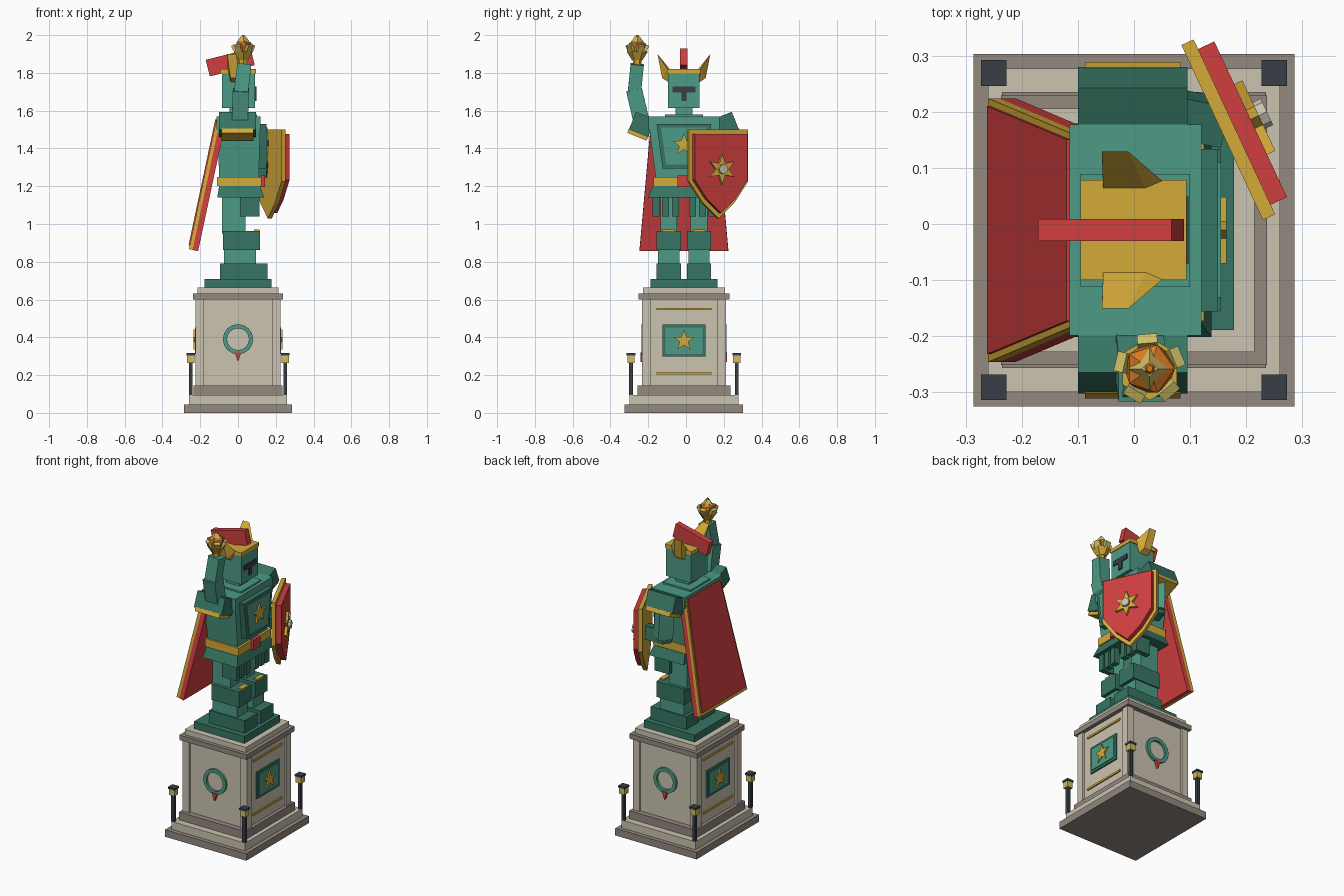
import bpy, bmesh
from math import radians, sin, cos, pi
from mathutils import Vector, Matrix, Euler

if "Cube" in bpy.data.objects:
    bpy.data.objects.remove(bpy.data.objects["Cube"])

CY = -0.011  # centre line of the figure


def material(name, *srgb):
    rgb = [(c / 255 / 12.92 if c < 11 else ((c / 255 + 0.055) / 1.055) ** 2.4) for c in srgb]
    m = bpy.data.materials.new(name)
    m.use_nodes = True
    m.diffuse_color = (*rgb, 1)
    m.node_tree.nodes["Principled BSDF"].inputs["Base Color"].default_value = (*rgb, 1)
    return m


GREEN = material("verdigris", 77, 155, 134)
DARK = material("deep verdigris", 54, 117, 99)
GOLD = material("gold", 212, 170, 56)
RED = material("red", 208, 62, 62)
STONE = material("pale stone", 203, 195, 176)
TAUPE = material("dark stone", 147, 136, 127)
SLATE = material("slate", 56, 62, 70)
ORANGE = material("flame orange", 214, 122, 34)
PALE = material("lamp yellow", 208, 190, 100)


def finish(name, bm, mat):
    bmesh.ops.recalc_face_normals(bm, faces=bm.faces)
    me = bpy.data.meshes.new(name)
    bm.to_mesh(me)
    bm.free()
    me.materials.append(mat)
    ob = bpy.data.objects.new(name, me)
    bpy.context.collection.objects.link(ob)
    return ob


def block(name, mat, center, size, rot=(0, 0, 0)):
    bm = bmesh.new()
    m = Matrix.LocRotScale(Vector(center), Euler([radians(a) for a in rot]), Vector(size))
    bmesh.ops.create_cube(bm, size=1, matrix=m)
    return finish(name, bm, mat)


def slab(name, mat, x0, x1, half_y, z0, z1):
    return block(name, mat, ((x0 + x1) / 2, CY, (z0 + z1) / 2), (x1 - x0, 2 * half_y, z1 - z0))


def hull(name, mat, points):
    bm = bmesh.new()
    for p in points:
        bm.verts.new(p)
    bmesh.ops.convex_hull(bm, input=bm.verts)
    return finish(name, bm, mat)


def taper(name, mat, low, high):
    # each end is (x0, x1, half_y, z)
    return hull(name, mat, [(x, CY + s * h, z) for x0, x1, h, z in (low, high)
                            for x in (x0, x1) for s in (-1, 1)])


def plate(name, mat, outline, w0, w1, loc, yaw=0, pitch=0):
    # outline in the (y, z) plane, thickness along local x, then turned and moved
    bm = bmesh.new()
    m = Matrix.Translation(loc) @ Matrix.Rotation(radians(yaw), 4, "Z") @ Matrix.Rotation(radians(pitch), 4, "Y")
    face = bm.faces.new([bm.verts.new((w0, u, v)) for u, v in outline])
    new = bmesh.ops.extrude_face_region(bm, geom=[face])["geom"]
    bmesh.ops.translate(bm, verts=[g for g in new if isinstance(g, bmesh.types.BMVert)], vec=(w1 - w0, 0, 0))
    bm.transform(m)
    return finish(name, bm, mat)


def limb(name, mat, a, b, width, depth):
    a, b = Vector(a), Vector(b)
    bm = bmesh.new()
    q = Vector((0, 0, 1)).rotation_difference(b - a)
    bmesh.ops.create_cube(bm, size=1, matrix=Matrix.LocRotScale((a + b) / 2, q, Vector((width, depth, (b - a).length))))
    return finish(name, bm, mat)


def cone(name, mat, center, r1, r2, h, sides, turn=0):
    bm = bmesh.new()
    bmesh.ops.create_cone(bm, cap_ends=True, segments=sides, radius1=r1, radius2=r2, depth=h,
                          matrix=Matrix.Translation(center) @ Matrix.Rotation(turn, 4, "Z"))
    return finish(name, bm, mat)


def ball(name, mat, center, r):
    bm = bmesh.new()
    bmesh.ops.create_icosphere(bm, subdivisions=1, radius=r, matrix=Matrix.Translation(center))
    return finish(name, bm, mat)


def star(n, r, inner):
    return [((r if i % 2 == 0 else inner) * sin(i * pi / n), (r if i % 2 == 0 else inner) * cos(i * pi / n))
            for i in range(2 * n)]


def rect(hw, hh):
    return [(-hw, -hh), (hw, -hh), (hw, hh), (-hw, hh)]


# Pedestal
for name, mat, hx, hy, z0, z1 in (
        ("ground_step", TAUPE, 0.286, 0.314, 0, 0.045), ("upper_step", STONE, 0.26, 0.288, 0.045, 0.095),
        ("pedestal_foot", TAUPE, 0.235, 0.246, 0.095, 0.145), ("pedestal_body", STONE, 0.213, 0.211, 0.145, 0.6),
        ("pedestal_cornice", TAUPE, 0.237, 0.24, 0.6, 0.632), ("pedestal_cap", STONE, 0.215, 0.217, 0.632, 0.665),
        ("statue_plinth", DARK, 0.178, 0.178, 0.665, 0.71)):
    slab(name, mat, -hx, hx, hy, z0, z1)
for sx in (-1, 1):
    for sy in (-1, 1):
        block("pedestal_corner", STONE, (sx * 0.203, CY + sy * 0.2, 0.3725), (0.046, 0.046, 0.455))
        # Lamp posts
        x, y = sx * 0.25, CY + sy * 0.28
        block("lamp_post", SLATE, (x, y, 0.18), (0.02, 0.02, 0.17))
        block("lamp_glass", PALE, (x, y, 0.285), (0.038, 0.038, 0.04))
        block("lamp_cap", SLATE, (x, y, 0.31), (0.046, 0.046, 0.012))

# Plaques on the front and rear of the pedestal
for yaw, sx in ((0, 1), (180, -1)):
    at = (sx * 0.213, CY, 0.383)
    plate("plaque_frame", DARK, rect(0.113, 0.085), 0, 0.009, at, yaw)
    plate("plaque_panel", GREEN, rect(0.098, 0.07), 0.009, 0.014, at, yaw)
    plate("plaque_star", GOLD, star(5, 0.058, 0.024), 0.014, 0.022, at, yaw)
    for z in (0.21, 0.55):
        plate("gold_line", GOLD, rect(0.145, 0.006), 0, 0.008, (sx * 0.213, CY, z), yaw)

# Wreaths on the sides of the pedestal
for yaw, sy in ((-90, -1), (90, 1)):
    at = Vector((0, CY + sy * 0.211, 0.39))
    bm = bmesh.new()
    n = 16
    rings = [[bm.verts.new((w, r * sin(i * 2 * pi / n), r * cos(i * 2 * pi / n))) for i in range(n)]
             for w, r in ((0, 0.08), (0.014, 0.08), (0.014, 0.058), (0, 0.058))]
    for k in range(4):
        a, b = rings[k], rings[(k + 1) % 4]
        for i in range(n):
            bm.faces.new((a[i], a[(i + 1) % n], b[(i + 1) % n], b[i]))
    bm.transform(Matrix.Translation(at) @ Matrix.Rotation(radians(yaw), 4, "Z"))
    finish("wreath", bm, GREEN)
    plate("wreath_ribbon", RED, [(-0.018, -0.07), (0, -0.12), (0.018, -0.07)], 0, 0.018, at, yaw)

# Legs
for s in (-1, 1):
    y = CY + s * 0.08
    block("foot", DARK, (0.03, y, 0.75), (0.25, 0.128, 0.08))
    block("shin", GREEN, (0.01, y, 0.875), (0.17, 0.112, 0.17))
    block("knee_guard", DARK, (0.018, y, 0.912), (0.195, 0.128, 0.1))
    block("knee_trim", GOLD, (0.1, y, 0.966), (0.03, 0.065, 0.009))
    block("thigh", GREEN, (-0.022, y, 1.05), (0.126, 0.088, 0.2))
    for k in (0.045, 0.098, 0.148):
        block("skirt_plate", DARK, (0.095, CY + s * k, 1.1), (0.036, 0.036, 0.12))
    block("skirt_side_plate", DARK, (0.045, CY + s * 0.15, 1.1), (0.07, 0.03, 0.12))

# Torso
taper("skirt", DARK, (-0.11, 0.138, 0.19, 1.14), (-0.1, 0.118, 0.165, 1.2))
slab("belt", GOLD, -0.11, 0.125, 0.162, 1.2, 1.25)
slab("buckle", RED, 0.12, 0.142, 0.035, 1.195, 1.257)
taper("torso", GREEN, (-0.1, 0.11, 0.15, 1.25), (-0.108, 0.118, 0.185, 1.52))
slab("shoulder_yoke", GREEN, -0.115, 0.12, 0.188, 1.5, 1.57)
slab("collar", GREEN, -0.095, 0.1, 0.1, 1.56, 1.58)
chest = [(-0.113, -0.115), (0.113, -0.115), (0.145, 0.12), (-0.145, 0.12)]
plate("chest_frame", DARK, chest, 0, 0.045, (0.105, CY, 1.41))
plate("chest_panel", GREEN, [(u * 0.83, v * 0.83) for u, v in chest], 0.045, 0.05, (0.105, CY, 1.41))
plate("chest_star", GOLD, star(5, 0.062, 0.026), 0.05, 0.06, (0.105, CY, 1.42))

# Shoulders
for s in (-1, 1):
    tilt = (s * 22, 0, 0)
    block("pauldron", DARK, (-0.002, CY + s * 0.221, 1.527), (0.195, 0.11, 0.1), tilt)
    block("pauldron_trim", GOLD, (-0.002, CY + s * 0.244, 1.474), (0.17, 0.11, 0.026), tilt)

# Raised right arm with torch
limb("right_upper_arm", GREEN, (0.01, -0.235, 1.54), (0.015, -0.275, 1.71), 0.085, 0.085)
limb("right_forearm", GREEN, (0.015, -0.275, 1.68), (0.033, -0.258, 1.845), 0.075, 0.07)
T = Vector((0.028, -0.258, 0))
cone("torch_handle", GOLD, T + Vector((0, 0, 1.85)), 0.02, 0.025, 0.05, 6)
cone("torch_bowl", GOLD, T + Vector((0, 0, 1.89)), 0.028, 0.056, 0.045, 6)
ball("torch_flame", ORANGE, T + Vector((0, 0, 1.935)), 0.05)
for i in range(5):
    a = i * 2 * pi / 5 + 0.4
    block("torch_prong", PALE, T + Vector((0.045 * cos(a), 0.045 * sin(a), 1.928)), (0.018, 0.036, 0.042),
          (0, 25, a * 180 / pi))
cone("flame_top", PALE, T + Vector((0, 0, 1.975)), 0.038, 0.014, 0.034, 4)
cone("flame_tip", ORANGE, T + Vector((0, 0, 1.994)), 0.012, 0.006, 0.012, 6)

# Left arm behind the shield
limb("left_upper_arm", GREEN, (0, 0.21, 1.5), (0.01, 0.215, 1.3), 0.09, 0.085)
limb("left_forearm", DARK, (-0.02, 0.215, 1.31), (0.16, 0.18, 1.29), 0.08, 0.075)

# Shield
heater = [(-0.172, 0.21), (-0.172, -0.065), (-0.09, -0.18), (0, -0.26), (0.09, -0.18), (0.172, -0.065), (0.172, 0.21)]
at = (0.168, 0.168, 1.29)
plate("shield_rim", GOLD, heater, -0.012, 0.012, at, 25)
plate("shield_face", RED, [(u * 0.89, v * 0.89) for u, v in heater], 0.012, 0.044, at, 25)
plate("shield_star", GOLD, star(6, 0.08, 0.036), 0.044, 0.06, at, 25)
plate("shield_boss", STONE, star(4, 0.026, 0.026), 0.06, 0.076, at, 25)

# Cape
cape = [(-0.235, 0), (0.235, 0), (0.172, 0.716), (-0.172, 0.716)]
at = (-0.26, CY, 0.867)
plate("cape_lining", RED, cape, 0.02, 0.05, at, 0, 12)
plate("cape_border", GOLD, cape, 0, 0.02, at, 0, 12)
plate("cape_back", RED, [(u * 0.94, 0.02 + v * 0.95) for u, v in cape], -0.006, 0, at, 0, 12)

# Head
slab("neck", GREEN, -0.045, 0.05, 0.045, 1.57, 1.62)
slab("helmet", GREEN, -0.086, 0.09, 0.083, 1.615, 1.8)
slab("visor_slit", SLATE, 0.088, 0.097, 0.06, 1.697, 1.727)
slab("visor_slot", SLATE, 0.088, 0.097, 0.014, 1.65, 1.698)
slab("crown_band", GOLD, -0.095, 0.094, 0.089, 1.796, 1.82)
block("crest", RED, (-0.041, CY, 1.855), (0.245, 0.039, 0.09), (0, -14, 0))
for s in (-1, 1):
    hull("horn", GOLD, [(x, CY + s * y, z) for x, y, z in (
        (-0.057, 0.14, 1.9), (-0.01, 0.14, 1.9), (-0.057, 0.128, 1.88), (-0.055, 0.075, 1.82), (0.05, 0.088, 1.82),
        (0.02, 0.075, 1.82), (-0.04, 0.08, 1.75), (0.02, 0.08, 1.75), (-0.04, 0.115, 1.772), (0.01, 0.115, 1.772))])
